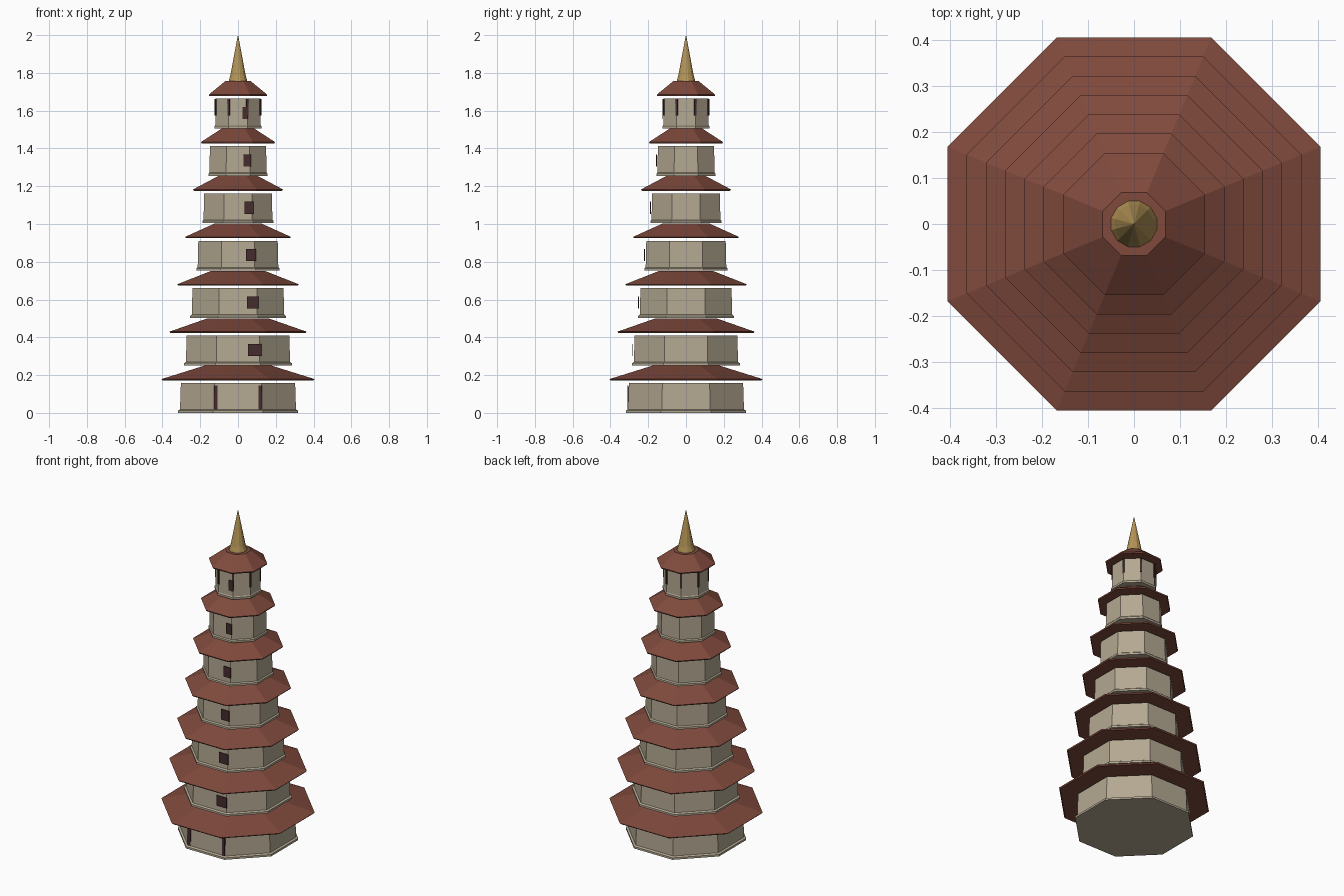
import bpy, bmesh
from math import cos, sin, pi, radians
from mathutils import Matrix, Vector

cube = bpy.data.objects.get("Cube")
if cube:
    bpy.data.objects.remove(cube, do_unlink=True)


def material(name, color):
    m = bpy.data.materials.new(name)
    m.use_nodes = True
    m.diffuse_color = (*color, 1)
    m.node_tree.nodes["Principled BSDF"].inputs["Base Color"].default_value = (*color, 1)
    return m


stone = material("pale stone", (0.45, 0.39, 0.285))
tile = material("red clay tile", (0.215, 0.068, 0.046))
gold = material("old gold", (0.46, 0.3, 0.095))
dark = material("dark wood", (0.06, 0.025, 0.027))


def finish(bm, name, mat):
    bmesh.ops.recalc_face_normals(bm, faces=bm.faces)
    mesh = bpy.data.meshes.new(name)
    bm.to_mesh(mesh)
    bm.free()
    mesh.materials.append(mat)
    obj = bpy.data.objects.new(name, mesh)
    bpy.context.collection.objects.link(obj)
    return obj


def tower(name, profile, mat, sides=8):
    """Stack many-sided rings of (apothem, height), flats facing the axes."""
    bm = bmesh.new()
    rings = []
    for apothem, z in profile:
        r = apothem / cos(pi / sides)
        angles = [(i + 0.5) * 2 * pi / sides for i in range(sides)]
        rings.append([bm.verts.new((r * cos(a), r * sin(a), z)) for a in angles])
    for low, high in zip(rings, rings[1:]):
        for i in range(sides):
            j = (i + 1) % sides
            bm.faces.new((low[i], low[j], high[j], high[i]))
    bm.faces.new(rings[0])
    bm.faces.new(rings[-1])
    return finish(bm, name, mat)


def plate(name, center, size, turn=0.0):
    """Thin upright dark panel, turned about z."""
    bm = bmesh.new()
    place = (Matrix.Translation(center) @ Matrix.Rotation(turn, 4, "Z")
             @ Matrix.Diagonal((*size, 1)))
    bmesh.ops.create_cube(bm, size=1, matrix=place)
    return finish(bm, name, dark)


TIERS = 7
PITCH = 0.251
for k in range(TIERS):
    z = k * PITCH
    wall = 0.307 - 0.0312 * k
    eave = 0.405 - 0.0418 * k

    # Storey with a low plinth and slightly tapering walls
    foot = wall * 1.035
    tower(f"storey_{k + 1}", [(foot, z), (foot, z + 0.012), (wall, z + 0.018),
                              (wall * 0.985, z + 0.158)], stone)

    # Sloping roof with a thin rim
    tower(f"roof_{k + 1}", [(eave * 0.985, z + 0.172), (eave, z + 0.179),
                            (eave * 0.44, z + 0.25)], tile)

    # Single front window on the upper storeys
    if k > 0:
        plate(f"window_{k + 1}", Vector((0.32 * wall, -1.03 * wall, z + 0.082)),
              (0.255 * wall, 0.004, 0.064))

# Narrow door jambs at the front corners of the ground storey
for side, x in (("right", -1), ("left", 1)):
    plate(f"door_jamb_{side}", Vector((0.117 * x, -0.307, 0.082)), (0.019, 0.006, 0.126))

# Narrow slits on the corners of the top storey
for i in range(8):
    a = radians(22.5 + 45 * i)
    r = wall / cos(pi / 8) - 0.001
    plate(f"corner_slit_{i + 1}", Vector((r * cos(a), r * sin(a), z + 0.112)),
          (0.005, 0.011, 0.088), a)

# Flared spire
tower("spire", [(0.05, 1.754), (0.041, 1.785), (0.026, 1.865), (0.012, 1.94),
                (0.0005, 2.0)], gold, sides=12)
